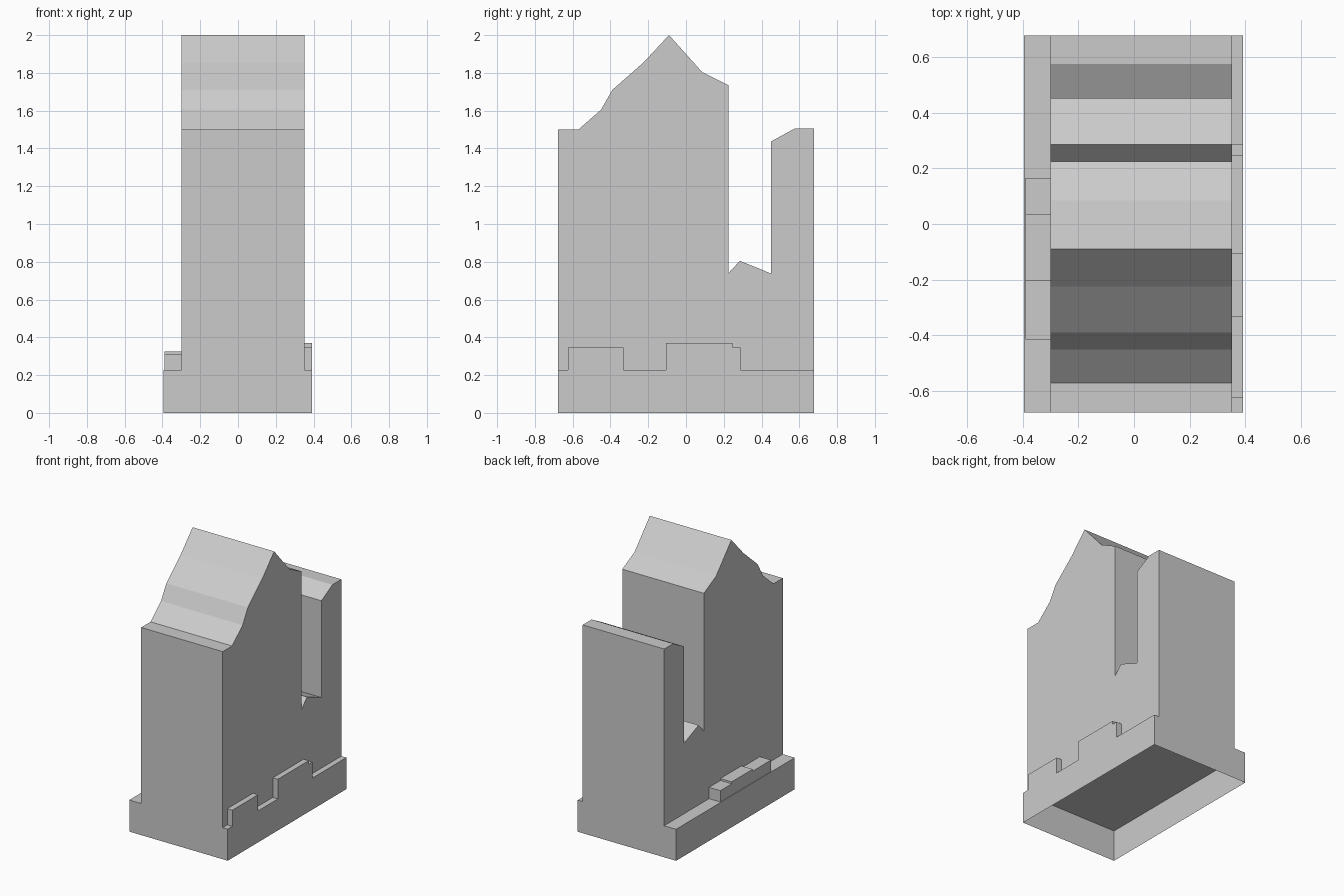
import bpy, bmesh

if "Cube" in bpy.data.objects:
    bpy.data.objects.remove(bpy.data.objects["Cube"])


def extrude_profile(name, pts, x0, x1, skip=()):
    """Extrude a (y, z) outline from x0 to x1; skip lists the sides left open."""
    bm = bmesh.new()
    left = [bm.verts.new((x0, y, z)) for y, z in pts]
    right = [bm.verts.new((x1, y, z)) for y, z in pts]
    bm.faces.new(left[::-1])
    bm.faces.new(right)
    n = len(pts)
    for i in range(n):
        if i not in skip:
            j = (i + 1) % n
            bm.faces.new((left[i], left[j], right[j], right[i]))
    bmesh.ops.recalc_face_normals(bm, faces=bm.faces)
    mesh = bpy.data.meshes.new(name)
    bm.to_mesh(mesh)
    bm.free()
    obj = bpy.data.objects.new(name, mesh)
    bpy.context.collection.objects.link(obj)
    return obj


BASE_TOP = 0.228
HALF_LEN = 0.677

# Base tray: thin shell, open underneath
extrude_profile("base", [(-HALF_LEN, 0), (HALF_LEN, 0),
                         (HALF_LEN, BASE_TOP), (-HALF_LEN, BASE_TOP)],
                -0.395, 0.392, skip=(0,))

# Main body: gabled block, deep slot and rear wall in one outline
body = [(-HALF_LEN, BASE_TOP), (HALF_LEN, BASE_TOP), (HALF_LEN, 1.505),
        (0.575, 1.505), (0.45, 1.437), (0.45, 0.738), (0.285, 0.805),
        (0.225, 0.74), (0.225, 1.735), (0.085, 1.805), (-0.09, 2.0),
        (-0.225, 1.855), (-0.39, 1.71), (-0.45, 1.605), (-0.57, 1.5),
        (-HALF_LEN, 1.5)]
extrude_profile("body", body, -0.30, 0.352, skip=(0,))

# Right ledge blocks, flush with the base side
low, high = 0.345, 0.37
extrude_profile("right_front_block", [(-0.625, BASE_TOP), (-0.33, BASE_TOP),
                                      (-0.33, low), (-0.625, low)],
                0.352, 0.392, skip=(0,))
extrude_profile("right_stepped_block", [(-0.105, BASE_TOP), (0.288, BASE_TOP),
                                        (0.288, low), (0.247, low),
                                        (0.247, high), (-0.105, high)],
                0.352, 0.392, skip=(0,))

# Left ledge block with a slightly raised middle
extrude_profile("left_stepped_block", [(-0.415, BASE_TOP), (0.165, BASE_TOP),
                                       (0.165, 0.31), (0.035, 0.31),
                                       (0.035, 0.324), (-0.205, 0.324),
                                       (-0.205, 0.31), (-0.415, 0.31)],
                -0.39, -0.30, skip=(0,))
